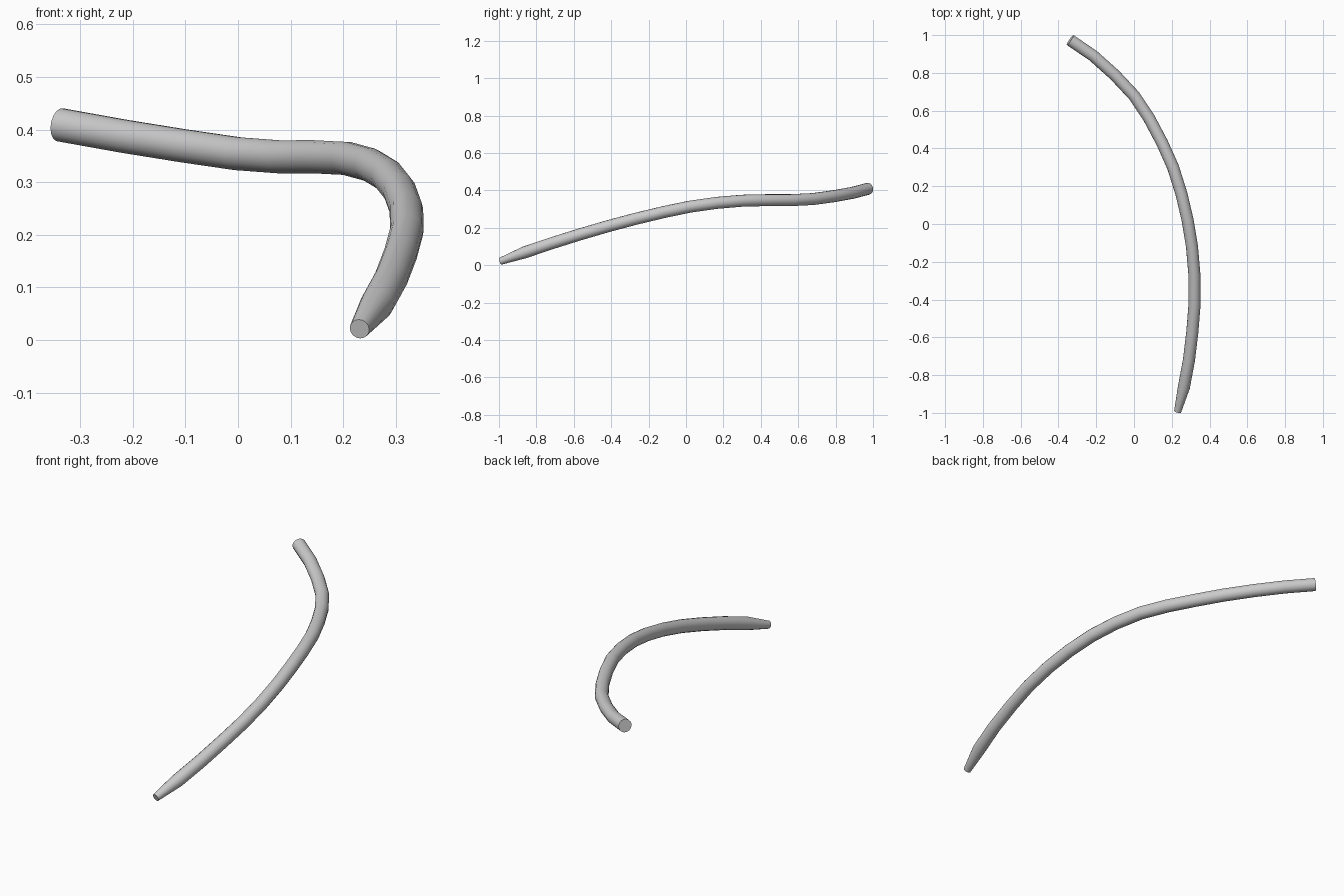
import bpy

if "Cube" in bpy.data.objects:
    bpy.data.objects.remove(bpy.data.objects["Cube"])

# Centre line of the rod: x, y, z, radius (narrow tip at the front)
path = [
    (0.231, -0.993, 0.021, 0.019),
    (0.264, -0.865, 0.068, 0.032),
    (0.291, -0.72, 0.117, 0.032),
    (0.309, -0.57, 0.164, 0.032),
    (0.321, -0.42, 0.208, 0.032),
    (0.320, -0.27, 0.248, 0.032),
    (0.307, -0.12, 0.284, 0.032),
    (0.284, 0.02, 0.313, 0.032),
    (0.251, 0.16, 0.333, 0.032),
    (0.207, 0.30, 0.345, 0.032),
    (0.149, 0.43, 0.348, 0.032),
    (0.080, 0.56, 0.348, 0.032),
    (0.000, 0.68, 0.354, 0.032),
    (-0.103, 0.79, 0.369, 0.032),
    (-0.215, 0.89, 0.387, 0.032),
    (-0.338, 0.974, 0.409, 0.032),
]

# Round section swept along the path, with closed ends
curve = bpy.data.curves.new("curved_rod", 'CURVE')
curve.dimensions = '3D'
curve.bevel_depth = 1.0
curve.bevel_resolution = 6
curve.use_fill_caps = True
spline = curve.splines.new('POLY')
spline.points.add(len(path) - 1)
for point, (x, y, z, r) in zip(spline.points, path):
    point.co = (x, y, z, 1)
    point.radius = r

rod = bpy.data.objects.new("curved_rod", curve)
bpy.context.collection.objects.link(rod)
bpy.context.view_layer.objects.active = rod
rod.select_set(True)
bpy.ops.object.convert(target='MESH')

# Weld the caps to the wall, then smooth the wall and keep the rims sharp
bpy.ops.object.mode_set(mode='EDIT')
bpy.ops.mesh.select_all(action='SELECT')
bpy.ops.mesh.remove_doubles(threshold=0.0001)
bpy.ops.mesh.normals_make_consistent(inside=False)
bpy.ops.object.mode_set(mode='OBJECT')
bpy.ops.object.shade_smooth_by_angle(angle=0.7)
